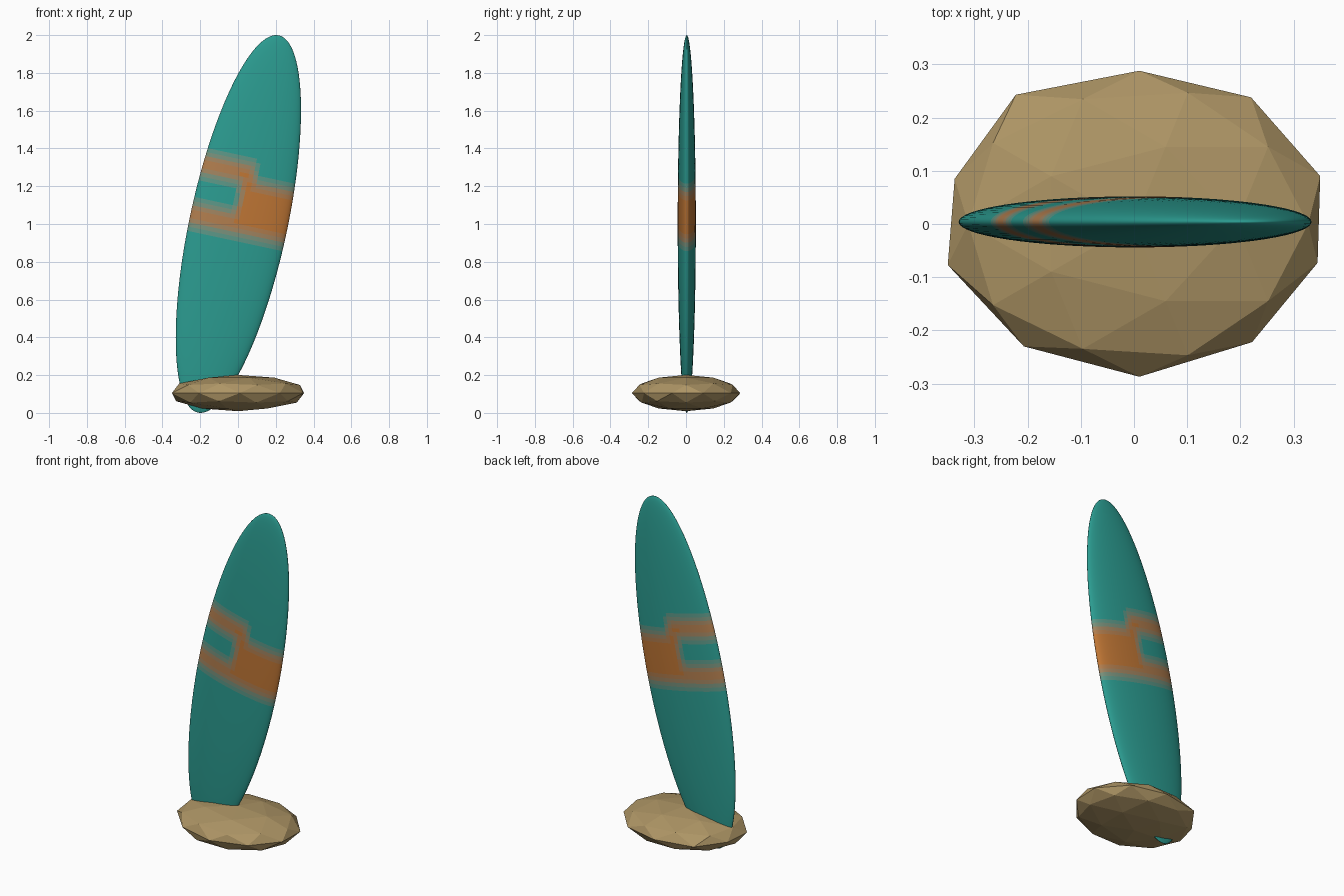
import bpy, bmesh, math
from mathutils import Matrix, Vector

if "Cube" in bpy.data.objects:
    bpy.data.objects.remove(bpy.data.objects["Cube"])

TEAL = (0.024, 0.33, 0.28)
ORANGE = (0.52, 0.18, 0.035)
STEPS = 7


def material(name, rgb):
    m = bpy.data.materials.new(name)
    m.diffuse_color = (*rgb, 1)
    m.use_nodes = True
    m.node_tree.nodes["Principled BSDF"].inputs["Base Color"].default_value = m.diffuse_color
    return m


def make_object(name, bm, mats):
    me = bpy.data.meshes.new(name)
    bm.to_mesh(me)
    bm.free()
    for m in mats:
        me.materials.append(m)
    ob = bpy.data.objects.new(name, me)
    bpy.context.collection.objects.link(ob)
    return ob


def ramp(v, points):
    """Piecewise linear lookup."""
    for (a, fa), (b, fb) in zip(points, points[1:]):
        if a <= v <= b:
            return fa + (fb - fa) * (v - a) / (b - a)
    return 0.0


# Orange paint along the board: two stripes, joined step, single wide band
LEFT = [(-.09, 0), (0, 1), (.09, 0), (.18, 0), (.27, 1), (.36, 0)]
MIDDLE = [(-.09, 0), (0, 1), (.27, 1), (.36, 0)]
RIGHT = [(-.09, 0), (0, 1), (.18, 1), (.27, 0)]


def paint(u, v):
    left, mid, right = (ramp(v, p) for p in (LEFT, MIDDLE, RIGHT))
    if u < 0:
        t = min(1, -u / 0.05)
        return mid + (left - mid) * t
    t = min(1, u / 0.06)
    return mid + (right - mid) * t


# Surfboard: thin ellipsoid, painted, then leaned sideways
bm = bmesh.new()
bmesh.ops.create_uvsphere(bm, u_segments=64, v_segments=140, radius=1)
bmesh.ops.scale(bm, vec=(0.259, 0.048, 1.021), verts=bm.verts)
for f in bm.faces:
    c = f.calc_center_median()
    f.material_index = round(paint(c.x, c.z) * (STEPS - 1))
bmesh.ops.rotate(bm, cent=(0, 0, 0), matrix=Matrix.Rotation(math.radians(12.1), 3, 'Y'), verts=bm.verts)
bmesh.ops.translate(bm, vec=(0.002, 0.004, 1), verts=bm.verts)
blends = [material(f"board_paint_{i}", [a + (b - a) * i / (STEPS - 1) for a, b in zip(TEAL, ORANGE)])
          for i in range(STEPS)]
board = make_object("surfboard", bm, blends)
for p in board.data.polygons:
    p.use_smooth = True

# Rock: flattened low-poly icosphere with a slightly uneven rim
RIM = [(.35, .09), (.22, .238), (.01, .288), (-.222, .243), (-.337, .085),
       (-.35, -.077), (-.207, -.23), (.01, -.287), (.222, -.222), (.345, -.073)]
bm = bmesh.new()
bmesh.ops.create_icosphere(bm, subdivisions=2, radius=1)
for v in bm.verts:
    if abs(v.co.z) < 0.01:
        k = round((math.degrees(math.atan2(v.co.y, v.co.x)) % 360 - 18) / 36) % 10
        v.co = Vector((*RIM[k], 0.105))
    else:
        v.co = Vector((v.co.x * 0.366, v.co.y * 0.29, 0.105 + v.co.z * 0.096))
make_object("rock", bm, [material("rock_tan", (0.42, 0.30, 0.13))])
